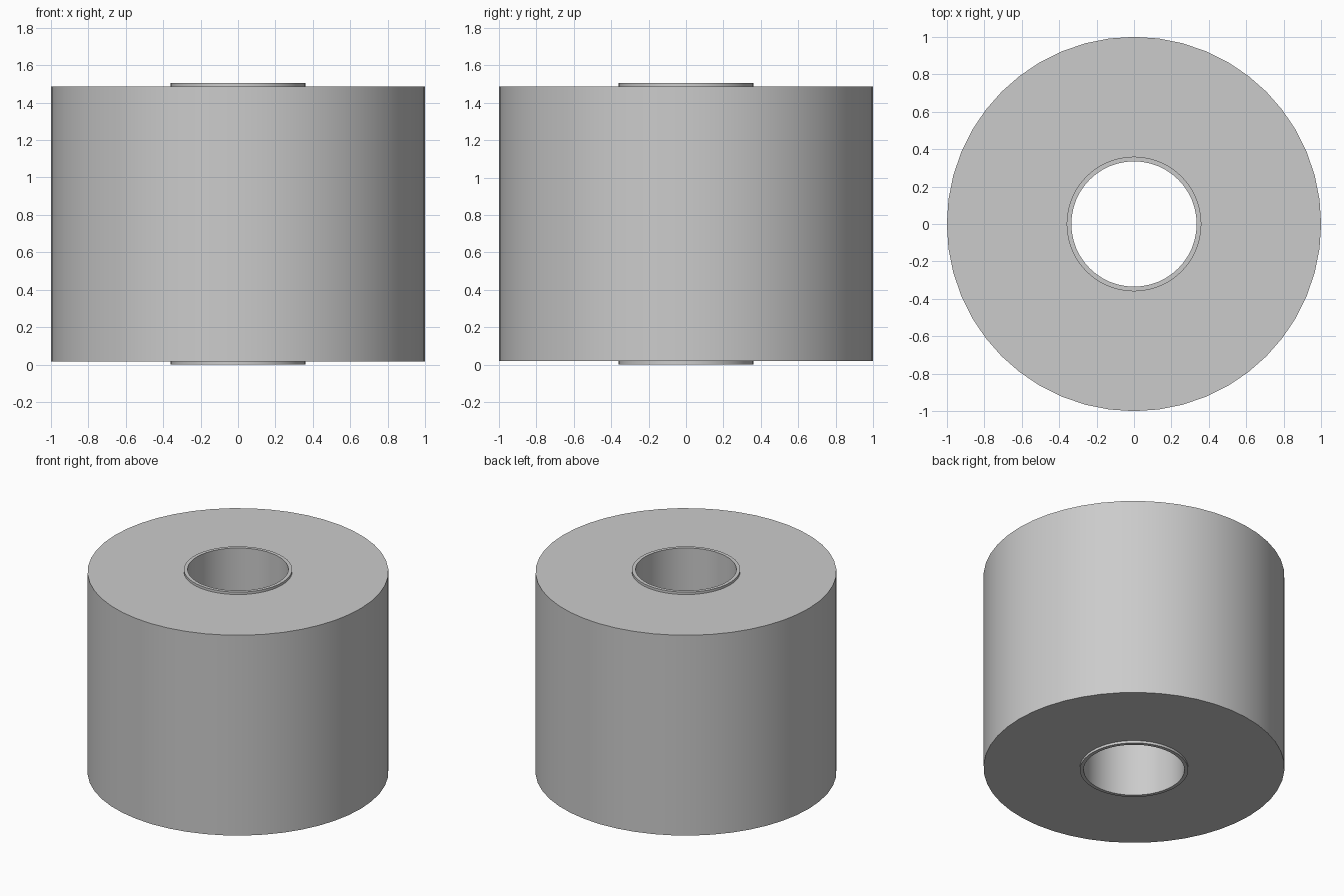
import bpy, bmesh
from math import cos, sin, tau, radians

if "Cube" in bpy.data.objects:
    bpy.data.objects.remove(bpy.data.objects["Cube"])

SIDES = 48


def tube(name, r_in, r_out, z0, z1):
    """Closed ring with a rectangular section, lathed around z."""
    bm = bmesh.new()
    profile = [(r_in, z0), (r_out, z0), (r_out, z1), (r_in, z1)]
    rings = [[bm.verts.new((r * cos(tau * i / SIDES), r * sin(tau * i / SIDES), z))
              for r, z in profile] for i in range(SIDES)]
    for i in range(SIDES):
        a, b = rings[i], rings[(i + 1) % SIDES]
        for k in range(4):
            n = (k + 1) % 4
            bm.faces.new((a[k], b[k], b[n], a[n]))
    bmesh.ops.recalc_face_normals(bm, faces=bm.faces)
    mesh = bpy.data.meshes.new(name)
    bm.to_mesh(mesh)
    bm.free()
    obj = bpy.data.objects.new(name, mesh)
    bpy.context.collection.objects.link(obj)
    bpy.ops.object.select_all(action='DESELECT')
    obj.select_set(True)
    bpy.context.view_layer.objects.active = obj
    bpy.ops.object.shade_smooth_by_angle(angle=radians(30))
    return obj


# Wound sheet body
tube("paper_roll", 0.36, 1.0, 0.018, 1.487)
# Thin core, slightly longer than the roll
tube("inner_core", 0.335, 0.36, 0.0, 1.505)
